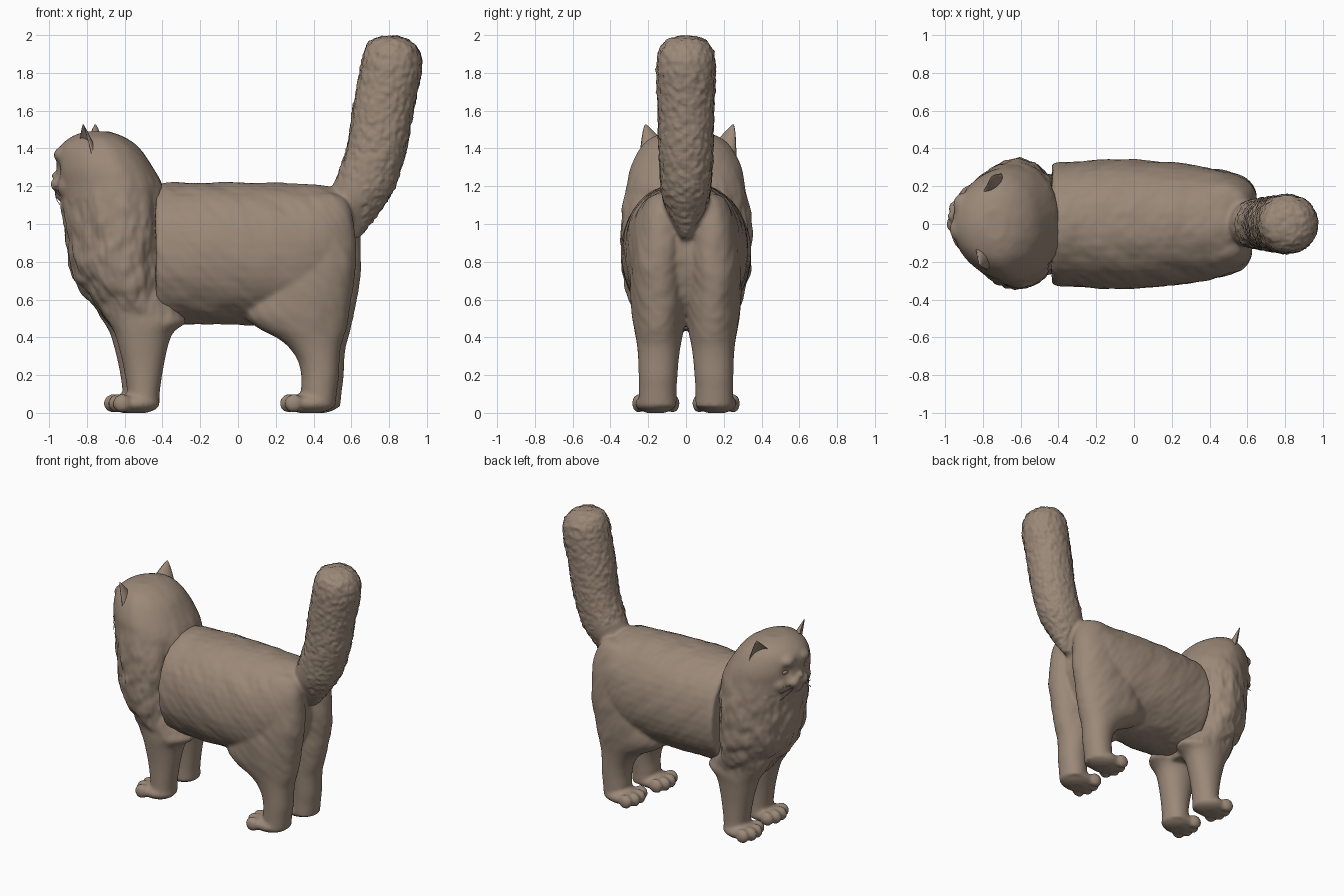
import bpy, bmesh, math
from mathutils import Vector, Matrix, noise

if "Cube" in bpy.data.objects:
    bpy.data.objects.remove(bpy.data.objects["Cube"])

fur = bpy.data.materials.new("taupe fur")
fur.diffuse_color = (0.33, 0.25, 0.19, 1)
fur.use_nodes = True
fur.node_tree.nodes["Principled BSDF"].inputs["Base Color"].default_value = fur.diffuse_color
YAW = Matrix.Rotation(math.radians(-8), 4, 'Z')
PIVOT = Vector((-0.66, 0, 0))


def turned(x, y, z):
    """Point on the slightly turned head."""
    return YAW @ (Vector((x, y, z)) - PIVOT) + PIVOT


def spline(rows, steps=5):
    """Smooth interpolation through the given cross-sections."""
    out = []
    for i in range(len(rows) - 1):
        p0, p1 = rows[max(i - 1, 0)], rows[i]
        p2, p3 = rows[i + 1], rows[min(i + 2, len(rows) - 1)]
        for s in range(steps):
            t = s / steps
            out.append([0.5 * (2*b + (c - a)*t + (2*a - 5*b + 4*c - d)*t*t
                               + (3*b - a - 3*c + d)*t**3)
                        for a, b, c, d in zip(p0, p1, p2, p3)])
    return out + [list(rows[-1])]


def loft(bm, rows, axis='z', n=2.1, side=1, dx=0, taper=0, count=40):
    """rows: (position, low, high, y centre, y half width)."""
    rings = []
    for pos, lo, hi, yc, hy in spline(rows):
        ring = []
        for k in range(count):
            a = math.tau * k / count
            c, s = [math.copysign(abs(f) ** (2 / n), f) for f in (math.cos(a), math.sin(a))]
            u = (lo + hi) / 2 + (hi - lo) / 2 * c
            y = side * (yc + hy * s * (1 + taper * min(c, 0.2)))
            ring.append(bm.verts.new((u + dx, y, pos) if axis == 'z' else (pos + dx, y, u)))
        rings.append(ring)
    for r, q in zip(rings, rings[1:]):
        for k in range(count):
            j = (k + 1) % count
            bm.faces.new((r[k], r[j], q[j], q[k]))
    bm.faces.new(rings[0][::-1])
    bm.faces.new(rings[-1])


def ball(bm, centre, radii):
    bmesh.ops.create_uvsphere(bm, u_segments=24, v_segments=14, radius=1,
                              matrix=Matrix.Translation(centre) @ Matrix.Diagonal((*radii, 1)))


def paw(bm, x, y, length):
    ball(bm, (x, y, 0.05), (length, 0.11, 0.055))
    for i, off in enumerate((-0.09, -0.032, 0.032, 0.09)):
        tip = x - length + (0.025 if i in (1, 2) else 0.05)
        ball(bm, (tip, y + off, 0.05), (0.05, 0.036, 0.05))


def add(name, mesh):
    ob = bpy.data.objects.new(name, mesh)
    bpy.context.collection.objects.link(ob)
    mesh.materials.clear()
    mesh.materials.append(fur)
    mesh.shade_smooth()
    return ob


def to_mesh(bm, name):
    bmesh.ops.recalc_face_normals(bm, faces=bm.faces[:])
    me = bpy.data.meshes.new(name)
    bm.to_mesh(me)
    bm.free()
    return me


def sculpt(name, bm, shape):
    """Fuse the overlapping volumes, soften them, then push out the fur relief."""
    src = add(name + " base", to_mesh(bm, name))
    m = src.modifiers.new("fuse", 'REMESH')
    m.mode, m.voxel_size = 'VOXEL', 0.012
    m = src.modifiers.new("soften", 'SMOOTH')
    m.factor, m.iterations = 0.5, 6
    dg = bpy.context.evaluated_depsgraph_get()
    me = bpy.data.meshes.new_from_object(src.evaluated_get(dg))
    bpy.data.objects.remove(src)
    normals = [v.normal.copy() for v in me.vertices]
    for v, nrm in zip(me.vertices, normals):
        v.co += nrm * shape(v.co)
        v.co.z = max(v.co.z, 0)
    add(name, me)


# ---- head, chest and front legs
bm = bmesh.new()
loft(bm, [(0.44, -0.66, -0.37, 0, 0.20), (0.5, -0.71, -0.35, 0, 0.26),
          (0.6, -0.79, -0.38, 0, 0.30), (0.7, -0.86, -0.38, 0, 0.325),
          (0.8, -0.895, -0.38, 0, 0.34), (1.0, -0.92, -0.38, 0, 0.34),
          (1.1, -0.935, -0.385, 0, 0.33), (1.2, -0.95, -0.395, 0, 0.31),
          (1.3, -0.962, -0.45, 0, 0.29), (1.4, -0.948, -0.52, 0, 0.24),
          (1.46, -0.885, -0.60, 0, 0.175), (1.49, -0.81, -0.68, 0, 0.08)], taper=0.16)
for side, dx in ((-1, 0.012), (1, -0.012)):
    loft(bm, [(0.03, -0.60, -0.43, 0.15, 0.10), (0.12, -0.60, -0.425, 0.15, 0.097),
              (0.25, -0.62, -0.405, 0.147, 0.102), (0.37, -0.65, -0.378, 0.143, 0.115),
              (0.43, -0.67, -0.35, 0.14, 0.125), (0.48, -0.70, -0.29, 0.135, 0.135),
              (0.53, -0.73, -0.32, 0.13, 0.14), (0.65, -0.76, -0.40, 0.13, 0.15),
              (0.8, -0.74, -0.45, 0.12, 0.13)], side=side, dx=dx)
    paw(bm, -0.55 + dx, side * 0.16, 0.125)
    ball(bm, turned(-0.94, side * 0.04, 1.21), (0.052, 0.05, 0.042))    # muzzle pad
    ball(bm, turned(-0.885, side * 0.1, 1.2), (0.06, 0.075, 0.07))      # cheek
    ball(bm, turned(-0.92, side * 0.065, 1.365), (0.05, 0.065, 0.045))  # brow
ball(bm, turned(-0.96, 0, 1.255), (0.032, 0.03, 0.022))                 # nose
ball(bm, turned(-0.935, 0, 1.155), (0.04, 0.05, 0.03))                  # chin
EYES = [turned(-0.935, s * 0.09, 1.29) for s in (-1, 1)]


def front_relief(p):
    ruff = min(max((p.z - 0.42) / 0.2, 0), 1)
    if p.z > 1.0:
        ruff *= max(1 - (p.z - 1.0) / 0.3, 0.12)
    if p.z > 1.13 and p.x < -0.8:
        ruff = 0.05
    d = 0.015 * ruff * noise.noise(Vector((p.x * 13, p.y * 16, p.z * 8)))
    d += 0.007 * ruff * noise.noise(Vector((p.x * 30, p.y * 30, p.z * 16)))
    for e in EYES:
        d -= 0.02 * math.exp(-((p - e).length / 0.04) ** 2)
    return d


sculpt("head chest and front legs", bm, front_relief)

# ---- torso, hind legs and tail
bm = bmesh.new()
loft(bm, [(-0.435, 0.50, 1.19, 0, 0.305), (-0.415, 0.475, 1.212, 0, 0.325),
          (-0.3, 0.47, 1.218, 0, 0.335), (-0.1, 0.47, 1.222, 0, 0.345),
          (0.1, 0.465, 1.22, 0, 0.335), (0.3, 0.47, 1.215, 0, 0.315),
          (0.45, 0.53, 1.203, 0, 0.285), (0.53, 0.65, 1.175, 0, 0.235),
          (0.58, 0.8, 1.12, 0, 0.14)], axis='x')
for side, dx in ((-1, -0.015), (1, 0.01)):
    loft(bm, [(0.03, 0.36, 0.53, 0.15, 0.10), (0.12, 0.35, 0.54, 0.15, 0.10),
              (0.2, 0.35, 0.55, 0.148, 0.103), (0.28, 0.33, 0.553, 0.146, 0.107),
              (0.35, 0.28, 0.56, 0.144, 0.114), (0.4, 0.215, 0.575, 0.143, 0.122),
              (0.45, 0.12, 0.59, 0.143, 0.133), (0.52, 0.05, 0.605, 0.145, 0.143),
              (0.65, 0.08, 0.625, 0.148, 0.146), (0.8, 0.15, 0.642, 0.145, 0.143),
              (1.0, 0.2, 0.63, 0.13, 0.132), (1.12, 0.3, 0.59, 0.11, 0.10),
              (1.16, 0.36, 0.53, 0.10, 0.06)], side=side, dx=dx)
    paw(bm, 0.395 + dx, side * 0.16, 0.135)
loft(bm, [(0.92, 0.5, 0.64, 0, 0.03), (1.0, 0.48, 0.705, 0, 0.07),
          (1.1, 0.48, 0.775, 0, 0.115), (1.2, 0.505, 0.835, 0, 0.135),
          (1.4, 0.575, 0.895, 0, 0.145), (1.6, 0.605, 0.93, 0, 0.15),
          (1.8, 0.643, 0.972, 0, 0.156), (1.9, 0.663, 0.967, 0, 0.15),
          (1.965, 0.695, 0.92, 0, 0.115), (1.995, 0.75, 0.85, 0, 0.05)])


def rear_relief(p):
    if p.z > 1.24 or p.x > 0.66:      # fine tufts on the tail
        return (0.007 * noise.noise(Vector((p.x * 34, p.y * 34, p.z * 28)))
                + 0.006 * noise.noise(p * 62))
    k = min(max((p.z - 0.3) / 0.2, 0.1), 1)
    # coat strokes sweep down and back
    along, across = p.x * 0.6 - p.z * 0.8, p.x * 0.8 + p.z * 0.6
    return k * (0.007 * noise.noise(Vector((along * 4, across * 10, p.y * 8)))
                + 0.003 * noise.noise(Vector((along * 9, across * 28, p.y * 20))))


sculpt("torso hind legs and tail", bm, rear_relief)

# ---- cupped ears, eyelids and whiskers
for side, label in ((-1, "right"), (1, "left")):
    bm = bmesh.new()
    rings = []
    for i in range(9):
        t = i / 8
        w, d = 0.105 * (1 - t) ** 0.85 + 0.003, 0.075 * (1 - t) + 0.004
        ring = []
        for k in range(24):
            a = math.tau * k / 24
            s = math.sin(a)
            u, v = d * (s if s > 0 else -0.5 * s), w * math.cos(a)
            # the opening faces forward and a little outward
            x = -0.79 + u * 0.87 + v * 0.5
            y = side * (0.165 + 0.07 * t - u * 0.5 + v * 0.87)
            ring.append(bm.verts.new(turned(x, y, 1.35 + 0.178 * t)))
        rings.append(ring)
    for r, q in zip(rings, rings[1:]):
        for k in range(24):
            bm.faces.new((r[k], r[(k + 1) % 24], q[(k + 1) % 24], q[k]))
    bm.faces.new(rings[-1])
    bm.faces.new(rings[0][::-1])
    add(label + " ear", to_mesh(bm, "ear"))

    bm = bmesh.new()
    ball(bm, turned(-0.908, side * 0.09, 1.29), (0.024, 0.036, 0.02))
    add(label + " eyelid", to_mesh(bm, "eyelid"))

    cu = bpy.data.curves.new("whiskers", 'CURVE')
    cu.dimensions, cu.bevel_depth, cu.bevel_resolution = '3D', 0.002, 1
    for i in range(3):
        sp = cu.splines.new('POLY')
        sp.points.add(4)
        for k, pt in enumerate(sp.points):
            t = k / 4
            pt.co = (*turned(-0.96 + 0.035 * t * t, side * (0.06 + 0.09 * t),
                             1.2 - 0.014 * i - 0.035 * i * t), 1)
    cu.materials.append(fur)
    ob = bpy.data.objects.new(label + " whiskers", cu)
    bpy.context.collection.objects.link(ob)
